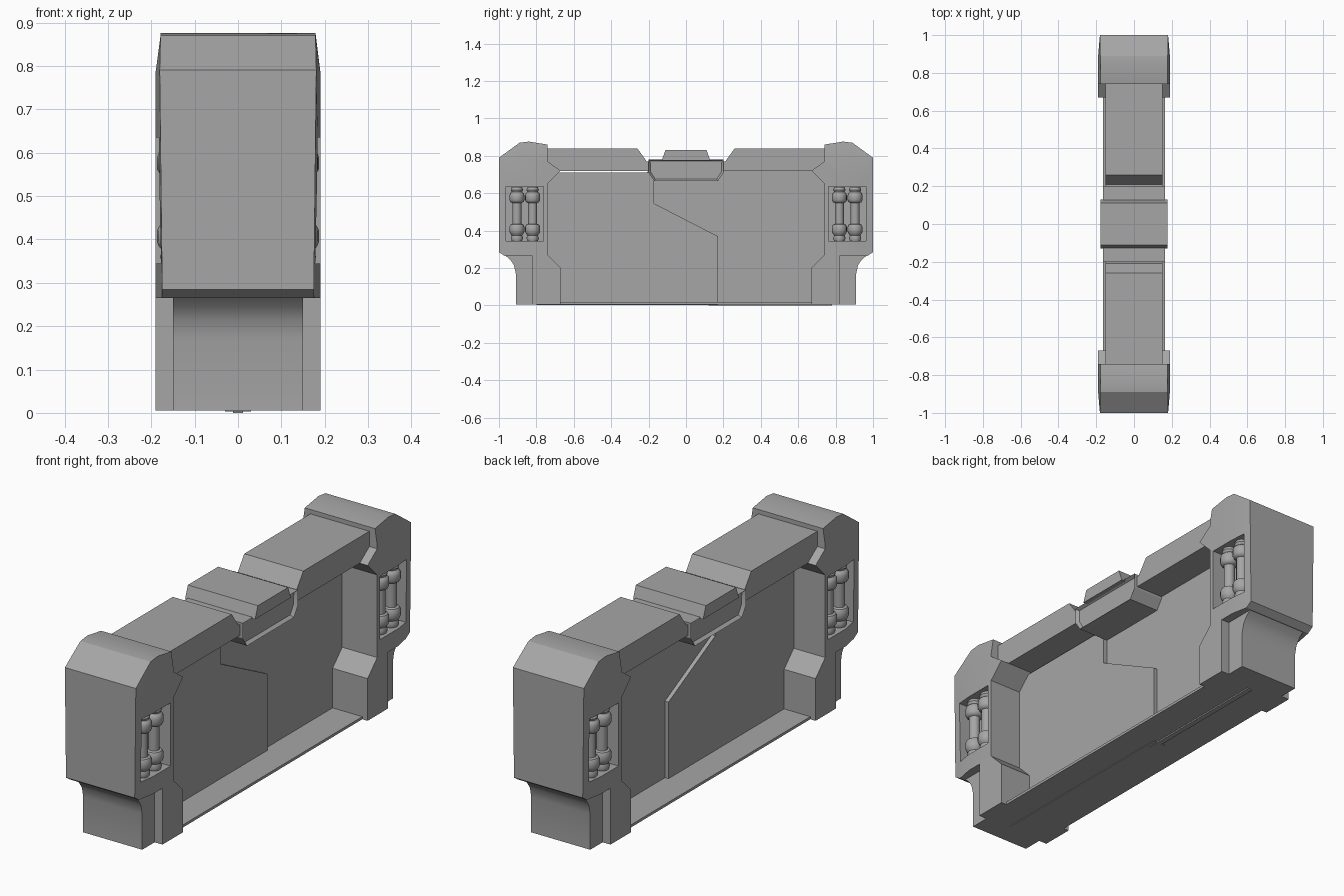
import bpy, bmesh, math
from mathutils import Vector

cube = bpy.data.objects.get("Cube")
if cube:
    bpy.data.objects.remove(cube, do_unlink=True)

GREY = (0.38, 0.38, 0.38, 1)
metal = bpy.data.materials.new("plain_grey")
metal.use_nodes = True
metal.diffuse_color = GREY
metal.node_tree.nodes["Principled BSDF"].inputs["Base Color"].default_value = GREY


def finish(name, bm, angle=30):
    """Turn a bmesh into a named, shaded object."""
    bmesh.ops.recalc_face_normals(bm, faces=bm.faces)
    mesh = bpy.data.meshes.new(name)
    bm.to_mesh(mesh)
    bm.free()
    mesh.materials.append(metal)
    obj = bpy.data.objects.new(name, mesh)
    bpy.context.collection.objects.link(obj)
    shade(obj, angle)
    return obj


def shade(obj, angle):
    bpy.ops.object.select_all(action='DESELECT')
    obj.select_set(True)
    bpy.context.view_layer.objects.active = obj
    bpy.ops.object.shade_smooth_by_angle(angle=math.radians(angle))


def prism(points, half, sign=1):
    """Extrude a (y, z) outline across x, optionally mirrored in y."""
    bm = bmesh.new()
    face = bm.faces.new([bm.verts.new((-half, sign * y, z)) for y, z in points])
    out = bmesh.ops.extrude_face_region(bm, geom=[face])
    for v in out["geom"]:
        if isinstance(v, bmesh.types.BMVert):
            v.co.x = half
    bmesh.ops.recalc_face_normals(bm, faces=bm.faces)
    return bm


def cut(obj, x, y, z, size):
    """Subtract a box from an object."""
    bm = bmesh.new()
    bmesh.ops.create_cube(bm, size=1)
    for v in bm.verts:
        v.co = Vector((x, y, z)) + Vector(a * b for a, b in zip(v.co, size))
    cutter = finish("recess_cutter", bm)
    cutter.hide_render = True
    mod = obj.modifiers.new("recess", 'BOOLEAN')
    mod.operation = 'DIFFERENCE'
    mod.solver = 'EXACT'
    mod.object = cutter
    bpy.context.view_layer.objects.active = obj
    bpy.ops.object.modifier_apply(modifier=mod.name)
    bpy.data.objects.remove(cutter, do_unlink=True)


def lathe(name, x, y, profile, sides=16):
    """Spin a (radius, z) profile about a vertical axis."""
    bm = bmesh.new()
    verts = [bm.verts.new((r, 0, z)) for r, z in profile]
    edges = [bm.edges.new(pair) for pair in zip(verts, verts[1:])]
    bmesh.ops.spin(bm, geom=verts + edges, axis=(0, 0, 1), cent=(0, 0, 0),
                   angle=math.tau, steps=sides)
    bmesh.ops.remove_doubles(bm, verts=bm.verts, dist=0.0005)
    bmesh.ops.translate(bm, verts=bm.verts, vec=(x, y, 0))
    finish(name, bm, 40)


# End pillars with chamfered shoulders, side recesses and pistons
PILLAR = [(1, .79), (.89, .87), (.84, .876), (.74, .86), (.74, .77), (.67, .72),
          (.74, .65), (.74, .27), (.67, .2), (.67, .006), (.82, .006),
          (.82, .265), (.97, .265), (1, .285)]
FOOT = [(.97, .27), (.94, .245), (.92, .215), (.91, .17), (.91, .006),
        (.8, .006), (.8, .27)]
PISTON = [(0, .345), (.028, .345), (.033, .36), (.028, .375), (.036, .385),
          (.04, .395), (.04, .42), (.034, .432), (.024, .436), (.024, .548),
          (.034, .552), (.04, .563), (.04, .588), (.036, .6), (.028, .607),
          (.033, .618), (.028, .632), (0, .632)]

for sign, end in ((-1, "front"), (1, "back")):
    bm = prism(PILLAR, .19, sign)
    for co, no in (((0, sign * .89, 0), (0, 1, 0)), ((0, 0, .785), (0, 0, 1))):
        bmesh.ops.bisect_plane(bm, geom=bm.verts[:] + bm.edges[:] + bm.faces[:],
                               plane_co=co, plane_no=no)
    for v in bm.verts:
        if v.co.z > .85:
            v.co.x *= .94
        elif abs(v.co.y) > .95:
            v.co.x *= .95 if v.co.z > .3 else .92
    pillar = finish(end + "_pillar", bm)
    for side in (-1, 1):
        cut(pillar, side * .16, sign * .862, .49, (.1, .2, .29))
    shade(pillar, 55)
    for e in pillar.data.edges:
        if all(abs(pillar.data.vertices[i].co.y) < .8 for i in e.vertices):
            e.use_edge_sharp = True
    finish(end + "_foot", prism(FOOT, .15, sign))
    for side, label in ((-1, "right"), (1, "left")):
        for n, offset in enumerate((-.042, .042), 1):
            lathe(f"{end}_{label}_piston_{n}", side * .147,
                  sign * .862 + offset, PISTON)


def symmetric(half):
    """Complete an outline given by its +y half."""
    return half + [(-y, z) for y, z in reversed(half)]


# Lintel with a dip in the middle, and the sill
finish("lintel", prism(symmetric([(.2, .72), (.78, .72), (.78, .84), (.26, .84),
                                  (.21, .77)]), .15))
finish("sill", prism(symmetric([(.7, .006), (.7, .018)]), .163))

# Control housing with a recessed panel on both sides
bm = prism(symmetric([(.17, .665), (.2, .71), (.2, .78)]), .165)
panels = [f for f in bm.faces if abs(f.normal.x) > .9]
bmesh.ops.inset_individual(bm, faces=panels, thickness=.012, depth=-.015)
finish("control_housing", bm)
finish("housing_cap", prism(symmetric([(.13, .775), (.11, .83)]), .178))

# Two sliding door leaves that meet along a stepped seam
finish("thick_door", prism([(-.8, .003), (.17, .003), (.17, .37), (-.17, .545),
                            (-.17, .712), (-.8, .712)], .03))
finish("thin_door", prism([(.78, 0), (.12, 0), (.12, .36), (-.22, .53),
                           (-.22, .705), (-.15, .75), (.78, .75)], .012))
